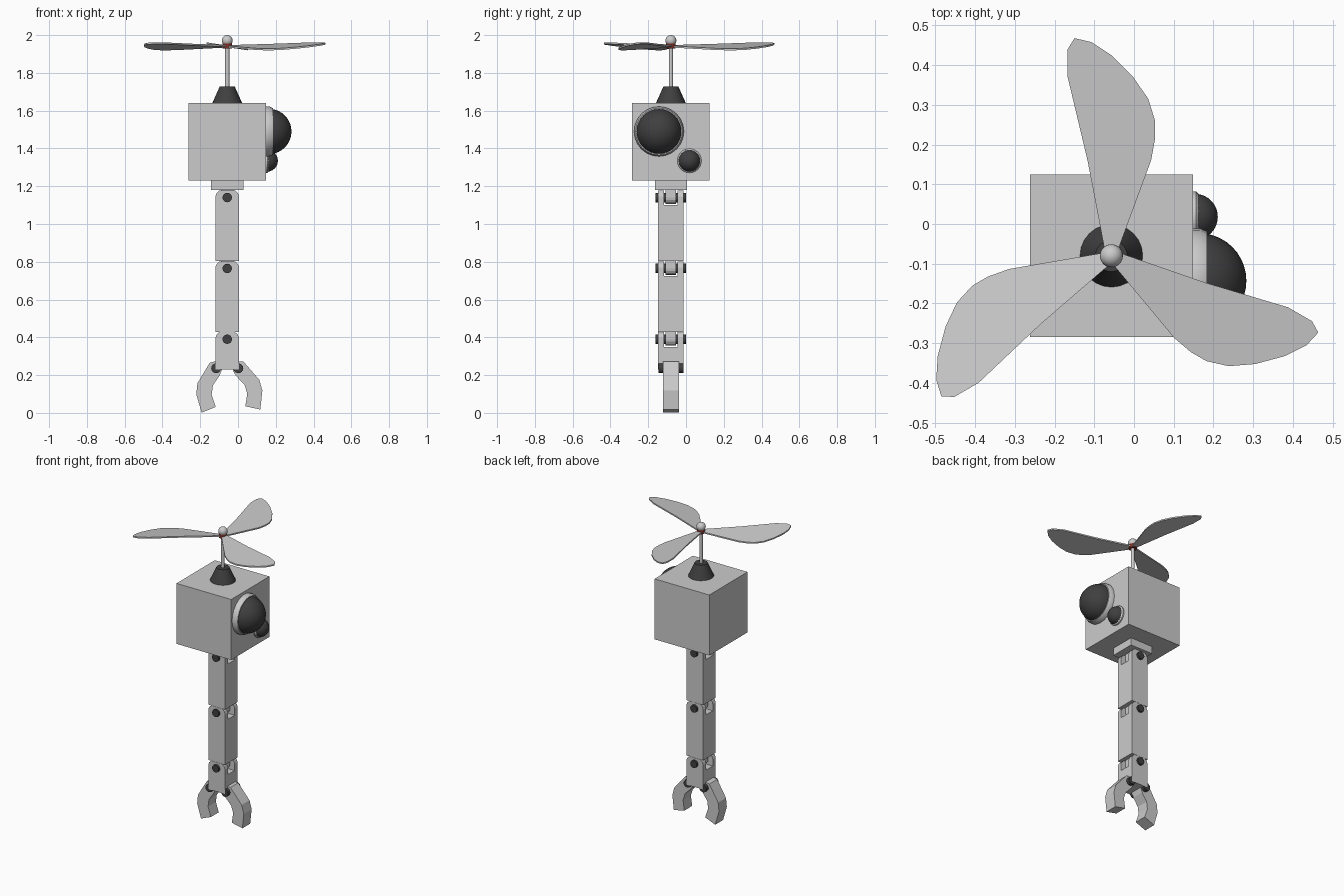
import bpy, bmesh
from math import pi, sin, cos, radians
from mathutils import Matrix, Vector

if "Cube" in bpy.data.objects:
    bpy.data.objects.remove(bpy.data.objects["Cube"])

CX, CY = -0.057, -0.08      # vertical axis of the machine


def material(name, rgb):
    m = bpy.data.materials.new(name)
    m.diffuse_color = (*rgb, 1)
    m.use_nodes = True
    m.node_tree.nodes["Principled BSDF"].inputs["Base Color"].default_value = m.diffuse_color
    return m


DARK = material("dark", (0.05, 0.05, 0.05))
RED = material("dark_red", (0.25, 0.03, 0.02))


def finish(name, bm, mat=None, smooth=False):
    bmesh.ops.recalc_face_normals(bm, faces=bm.faces)
    me = bpy.data.meshes.new(name)
    bm.to_mesh(me)
    bm.free()
    ob = bpy.data.objects.new(name, me)
    bpy.context.collection.objects.link(ob)
    if mat:
        me.materials.append(mat)
    if smooth:
        bpy.ops.object.select_all(action='DESELECT')
        ob.select_set(True)
        bpy.context.view_layer.objects.active = ob
        bpy.ops.object.shade_smooth_by_angle(angle=radians(35))
    return ob


def box_into(bm, centre, size):
    bmesh.ops.create_cube(bm, size=1, matrix=Matrix.Translation(centre) @ Matrix.Diagonal((*size, 1)))


def prism_into(bm, pts, y0, y1):
    """Extrude an xz outline along y, offset to the machine axis."""
    f = bm.faces.new([bm.verts.new((CX + x, CY + y0, z)) for x, z in pts])
    r = bmesh.ops.extrude_face_region(bm, geom=[f])
    bmesh.ops.translate(bm, vec=(0, y1 - y0, 0), verts=[v for v in r["geom"] if isinstance(v, bmesh.types.BMVert)])


def lathe(name, profile, origin, axis='Z', steps=32, mat=None, smooth=True):
    """Spin (radius, height) points about an axis."""
    bm = bmesh.new()
    vs = [bm.verts.new((r, 0, h)) for r, h in profile]
    es = [bm.edges.new(p) for p in zip(vs, vs[1:])]
    bmesh.ops.spin(bm, geom=vs + es, cent=(0, 0, 0), axis=(0, 0, 1), angle=2 * pi, steps=steps)
    bmesh.ops.remove_doubles(bm, verts=bm.verts, dist=1e-5)
    rot = {'Z': Matrix(), 'X': Matrix.Rotation(pi / 2, 4, 'Y'), 'Y': Matrix.Rotation(pi / 2, 4, 'X')}[axis]
    bm.transform(Matrix.Translation(origin) @ rot)
    return finish(name, bm, mat, smooth)


def pin(name, x, z, r, half):
    lathe(name, [(0, -half), (r, -half), (r, half), (0, half)], (x, CY, z), 'Y', 16, DARK)


# Cubic head and the mounting plate below it
bm = bmesh.new()
box_into(bm, (CX, CY, 1.435), (0.41, 0.41, 0.41))
finish("head_box", bm)
bm = bmesh.new()
box_into(bm, (CX, CY, 1.205), (0.17, 0.17, 0.05))
finish("mounting_plate", bm)

# Rotor mast: cone, rod, hub and ball cap
lathe("mast_cone", [(0, 1.64), (0.079, 1.64), (0.04, 1.727), (0, 1.727)], (CX, CY, 0), steps=24, mat=DARK)
lathe("mast_rod", [(0, 1.72), (0.011, 1.72), (0.011, 1.96), (0, 1.96)], (CX, CY, 0), steps=16)
lathe("rotor_hub", [(0, 1.93), (0.025, 1.93), (0.025, 1.957), (0, 1.957)], (CX, CY, 0), steps=24, mat=RED)
lathe("ball_cap", [(0.029 * sin(pi * i / 12), 1.971 - 0.029 * cos(pi * i / 12)) for i in range(13)], (CX, CY, 0))

# Three pitched rotor blades
blade = [(-0.017, 0.015), (-0.06, 0.24), (-0.11, 0.45), (-0.11, 0.52), (-0.093, 0.548), (-0.05, 0.538), (0, 0.505),
         (0.055, 0.45), (0.093, 0.395), (0.11, 0.34), (0.11, 0.295), (0.1, 0.24), (0.017, 0.015)]
for k in range(3):
    bm = bmesh.new()
    f = bm.faces.new([bm.verts.new((x, y, 1.936 - 0.15 * x)) for x, y in blade])
    r = bmesh.ops.extrude_face_region(bm, geom=[f])
    bmesh.ops.translate(bm, vec=(0, 0, 0.009), verts=[v for v in r["geom"] if isinstance(v, bmesh.types.BMVert)])
    bm.transform(Matrix.Translation((CX, CY, 0)) @ Matrix.Rotation(k * 2 * pi / 3, 4, 'Z'))
    finish(f"rotor_blade_{k + 1}", bm)

# Two domed eyes with rims on the +x side
for name, y, z, rim, depth, r, base in (("large", -0.143, 1.49, 0.132, 0.036, 0.12, 0.163),
                                        ("small", 0.018, 1.335, 0.064, 0.016, 0.058, 0.153)):
    lathe(name + "_eye_rim", [(0, 0), (rim, 0), (rim, depth * 0.5), (rim - 0.008, depth), (0, depth)],
          (0.148, y, z), 'X', 24)
    lathe(name + "_eye_dome", [(r * cos(pi * i / 20), r * sin(pi * i / 20)) for i in range(11)],
          (base, y, z), 'X', 32, DARK)


# Arm: forked links, each with a tongue into the next fork
def tongue_into(bm, top, pz):
    arc = [(0.034 * cos(pi + pi * i / 8), pz + 0.034 * sin(pi + pi * i / 8)) for i in range(9)]
    prism_into(bm, [(-0.034, top)] + arc + [(0.034, top)], -0.028, 0.028)


def link(name, pz, bottom):
    bm = bmesh.new()
    w = 0.063
    outline = [(-w, bottom), (w, bottom), (w, pz + 0.006), (0.056, pz + 0.024), (0.042, pz + 0.037),
               (-0.042, pz + 0.037), (-0.056, pz + 0.024), (-w, pz + 0.006)]
    prism_into(bm, outline, -0.067, -0.036)
    prism_into(bm, outline, 0.036, 0.067)
    floor = pz - 0.04
    box_into(bm, (CX, CY, (floor + bottom) / 2), (2 * w, 0.072, floor - bottom))
    return bm


joints = [1.14, 0.765, 0.39]
bm = bmesh.new()
tongue_into(bm, 1.19, joints[0])
finish("plate_tongue", bm)
for i, name in enumerate(("upper_arm", "lower_arm")):
    bm = link(name, joints[i], joints[i + 1] + 0.038)
    tongue_into(bm, joints[i + 1] + 0.045, joints[i + 1])
    finish(name, bm)
finish("wrist_palm", link("wrist_palm", joints[2], 0.23))
for i, z in enumerate(joints):
    pin(f"joint_pin_{i + 1}", CX, z, 0.025, 0.081)

# Two hooked fingers pivoting on pins in the palm
hook = [(-0.018, 0.028), (0, 0.038), (0.027, 0.036), (0.111, -0.06), (0.127, -0.117), (0.116, -0.217),
        (0.037, -0.2), (0.047, -0.132), (0.032, -0.085), (-0.012, -0.04), (-0.03, -0.01)]
for name, side, turn in (("right", 1, 0), ("left", -1, -10)):
    a = radians(turn)
    px = side * 0.059
    pts = [(px + side * (x * cos(a) - z * sin(a)), 0.235 + x * sin(a) + z * cos(a)) for x, z in hook]
    bm = bmesh.new()
    prism_into(bm, pts, -0.042, 0.042)
    finish(name + "_finger", bm)
    pin(name + "_finger_pin", CX + px, 0.236, 0.026, 0.066)
